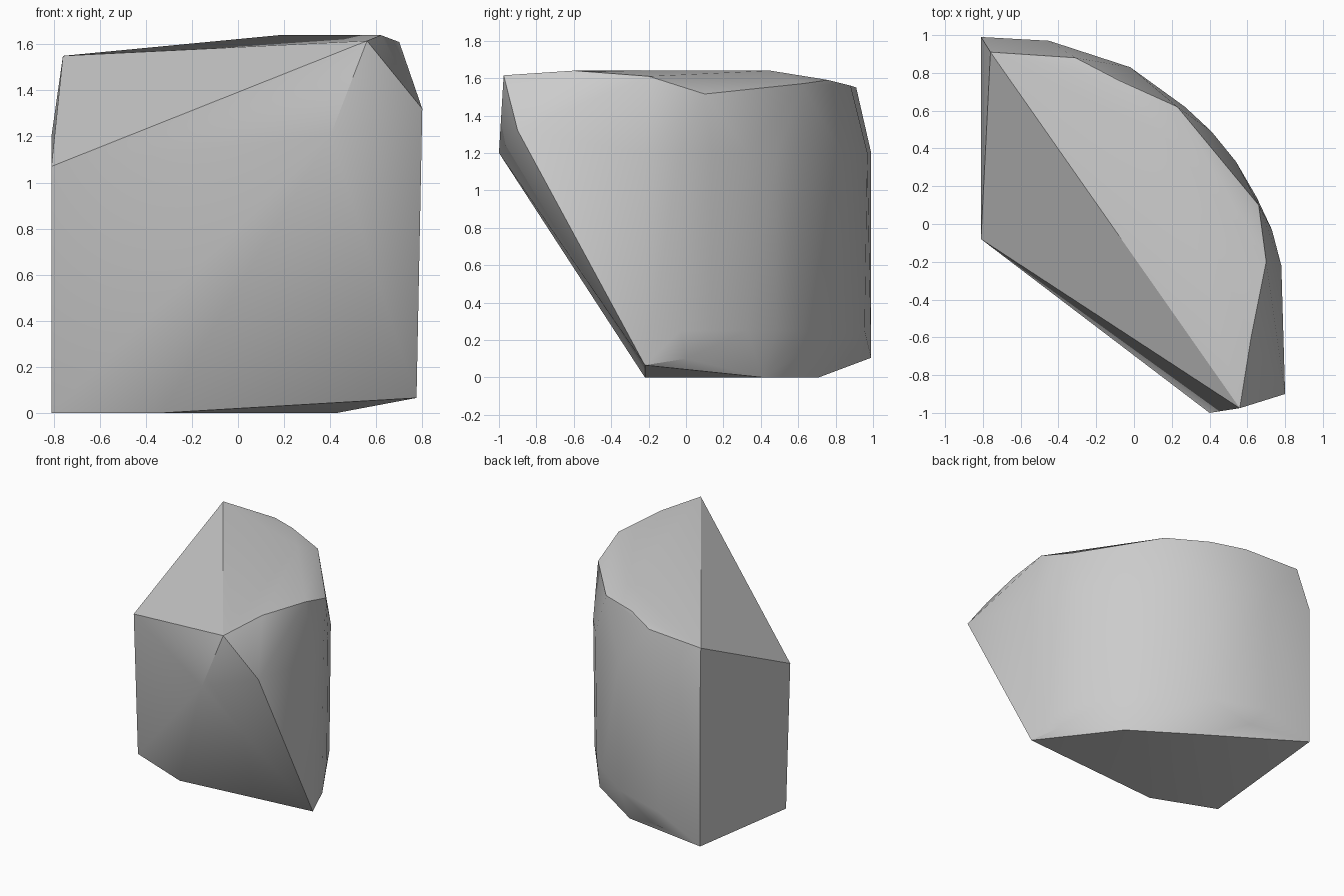
import bpy
import bmesh
import math
from mathutils import Vector

default_cube = bpy.data.objects.get("Cube")
if default_cube:
    bpy.data.objects.remove(default_cube, do_unlink=True)


def make_material(name, colour):
    material = bpy.data.materials.new(name)
    material.use_nodes = True
    material.diffuse_color = colour
    material.node_tree.nodes["Principled BSDF"].inputs["Base Color"].default_value = colour
    return material


def hull_object(name, points, material):
    """Wrap the corner points in a closed convex shell."""
    bm = bmesh.new()
    for point in points:
        bm.verts.new(point)
    result = bmesh.ops.convex_hull(bm, input=bm.verts[:])
    spare = {v for v in result["geom_interior"] + result["geom_unused"]
             if isinstance(v, bmesh.types.BMVert)}
    bmesh.ops.delete(bm, geom=list(spare), context="VERTS")
    bmesh.ops.recalc_face_normals(bm, faces=bm.faces[:])
    mesh = bpy.data.meshes.new(name)
    bm.to_mesh(mesh)
    bm.free()
    mesh.materials.append(material)
    obj = bpy.data.objects.new(name, mesh)
    bpy.context.collection.objects.link(obj)
    return obj


# Overhanging front nose and flat left cut
nose = [(0.40, -1.0, 1.2), (0.56, -0.975, 1.615), (0.80, -0.9, 1.32)]
left_cut = [(-0.81, -0.08, 1.07), (-0.81, -0.03, 0), (-0.81, 0.99, 0.105),
            (-0.81, 0.99, 1.2), (-0.76, 0.91, 1.55)]

# Base corners with chipped undersides
base = [(-0.33, -0.22, 0), (0.775, -0.22, 0.065), (0.43, 0.41, 0),
        (-0.03, 0.71, 0), (0.70, 0, 0.10), (-0.34, 0.89, 0.12)]

# Gently domed top and its broken rim
top = [(0.62, -0.6, 1.64), (0.18, 0.45, 1.64), (0.70, -0.2, 1.61),
       (0.66, 0.1, 1.515), (0.23, 0.62, 1.57), (-0.08, 0.76, 1.59),
       (-0.31, 0.88, 1.56)]

# Rounded back wall, swept from the back corner round to the side
arc = [(-0.45, 0.97), (-0.02, 0.83), (0.27, 0.62), (0.41, 0.49),
       (0.54, 0.33), (0.65, 0.14), (0.73, -0.03), (0.78, -0.22)]
wall = []
for x, y in arc:
    wall.append(Vector((x, y, 1.2)))
    wall.append(Vector((x * 0.985, y * 0.985, 0.25)))

stone = make_material("stone grey", (0.6, 0.6, 0.6, 1))
rock = hull_object("rock_chunk", nose + left_cut + base + top + wall, stone)

# Soft worn faces with crisp broken edges
bpy.ops.object.select_all(action="DESELECT")
rock.select_set(True)
bpy.context.view_layer.objects.active = rock
bpy.ops.object.shade_smooth_by_angle(angle=math.radians(30))
